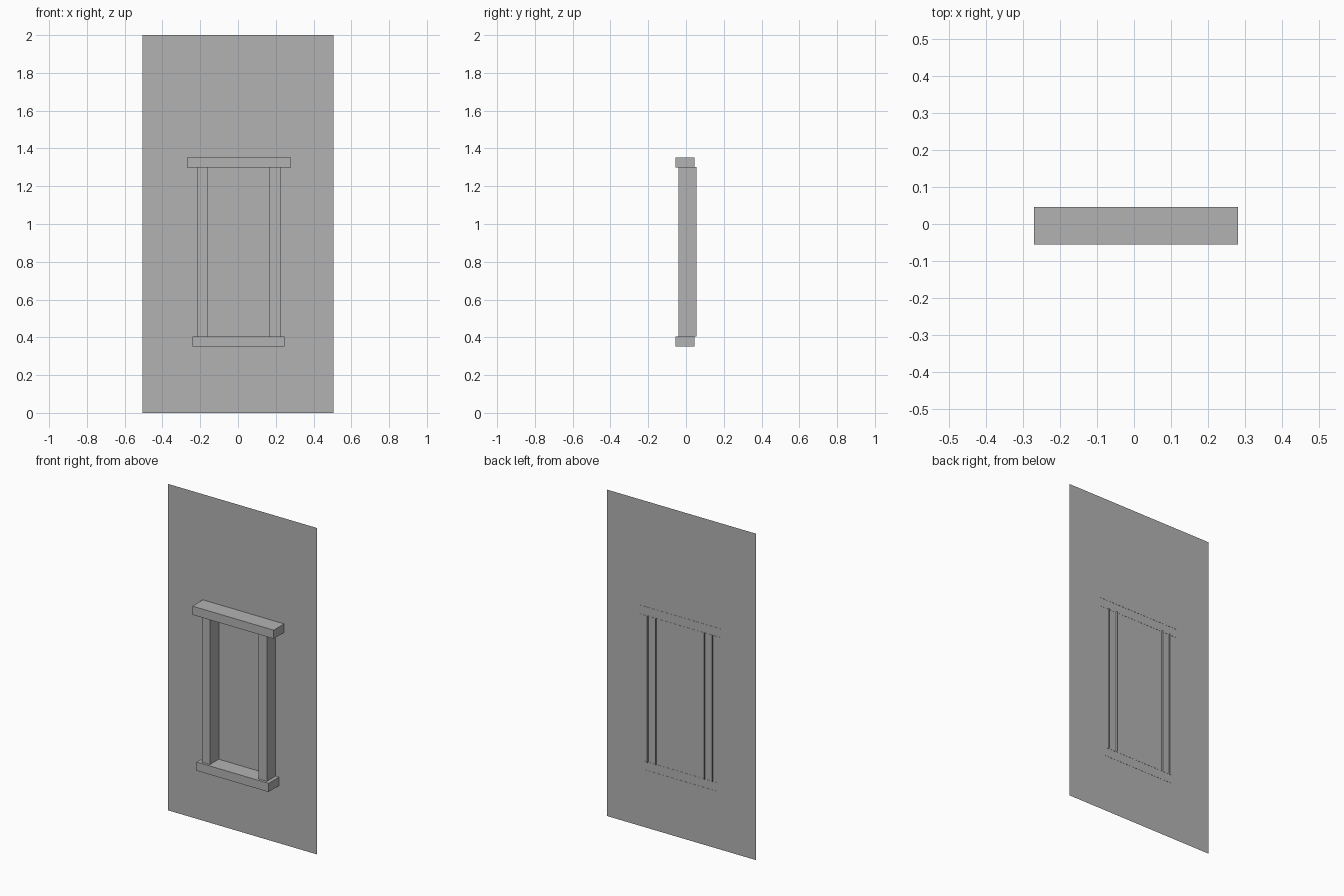
import bpy
import bmesh

cube = bpy.data.objects.get("Cube")
if cube:
    bpy.data.objects.remove(cube, do_unlink=True)

GREY = (0.45, 0.45, 0.45, 1.0)
stone = bpy.data.materials.new("plain grey")
stone.use_nodes = True
stone.diffuse_color = GREY
stone.node_tree.nodes["Principled BSDF"].inputs["Base Color"].default_value = GREY


def finish(name, bm):
    mesh = bpy.data.meshes.new(name)
    bm.to_mesh(mesh)
    bm.free()
    mesh.materials.append(stone)
    obj = bpy.data.objects.new(name, mesh)
    bpy.context.collection.objects.link(obj)
    return obj


def open_box(name, x, y, z, open_ends=False):
    """Box spanning the given ranges, left open at the back (and at the ends)."""
    bm = bmesh.new()
    bmesh.ops.create_cube(bm, size=1)
    spans = (x, y, z)
    for v in bm.verts:
        v.co = [span[0] if c < 0 else span[1] for c, span in zip(v.co, spans)]
    bm.normal_update()
    hidden = [f for f in bm.faces
              if f.normal.y > 0.5 or (open_ends and abs(f.normal.z) > 0.5)]
    bmesh.ops.delete(bm, geom=hidden, context="FACES")
    return finish(name, bm)


# Flat wall panel behind the window surround
bm = bmesh.new()
corners = [(-0.505, 0), (0.505, 0), (0.505, 2), (-0.505, 2)]
bm.faces.new([bm.verts.new((x, 0.045, z)) for x, z in corners])
finish("wall_panel", bm)

# Lintel and sill, with backs almost flush with the wall
LEDGE_DEPTH = (-0.056, 0.046)
open_box("lintel", (-0.27, 0.281), LEDGE_DEPTH, (1.3, 1.353))
open_box("sill", (-0.242, 0.246), LEDGE_DEPTH, (0.352, 0.405))

# Side posts, which run slightly through the wall
for name, x in (("right_post", (-0.216, -0.162)), ("left_post", (0.168, 0.224))):
    open_box(name, x, (-0.041, 0.056), (0.405, 1.303), open_ends=True)
